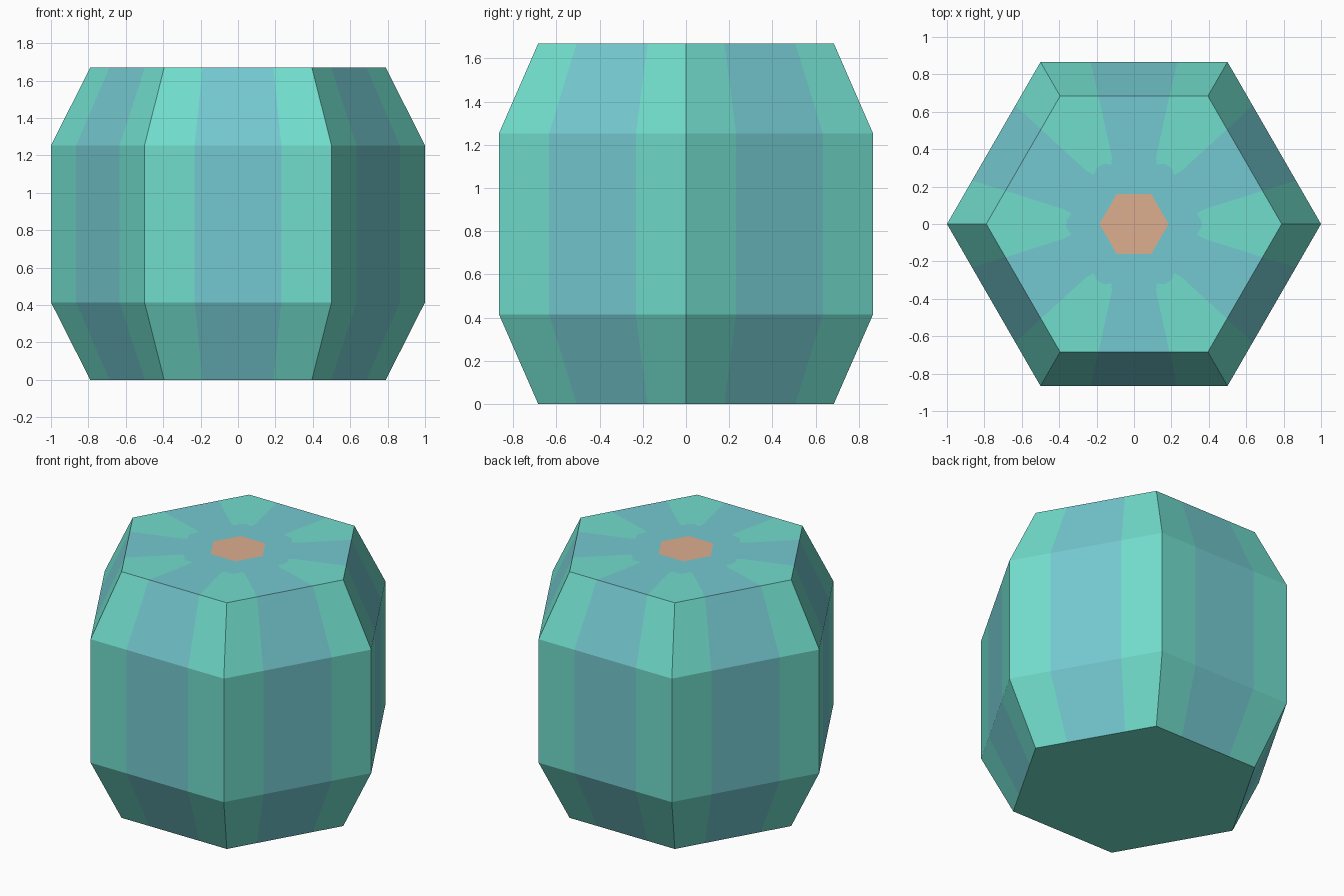
import bpy, bmesh, math
from mathutils import Matrix, Vector

if "Cube" in bpy.data.objects:
    bpy.data.objects.remove(bpy.data.objects["Cube"])


def material(name, rgb):
    lin = [((c / 255 + 0.055) / 1.055) ** 2.4 for c in rgb]
    m = bpy.data.materials.new(name)
    m.diffuse_color = (*lin, 1)
    m.use_nodes = True
    m.node_tree.nodes["Principled BSDF"].inputs["Base Color"].default_value = m.diffuse_color
    return m


MATS = [material("teal_skin", (113, 221, 204)),
        material("blue_stripe", (116, 201, 208)),
        material("salmon_centre", (221, 174, 144))]
TEAL, BLUE, SALMON = range(3)

# Profile: (corner radius, height, stripe start as a fraction of the side)
PROFILE = [(0.79, 0.0, 0.26), (1.0, 0.415, 0.268), (1.0, 1.253, 0.268), (0.79, 1.67, 0.26)]
TOP = PROFILE[-1][1]

bm = bmesh.new()


def face(points, mat):
    f = bm.faces.new([bm.verts.new(p) for p in points])
    f.material_index = mat


def turn(k, x, y, z=TOP):
    return Matrix.Rotation(math.radians(60 * k), 3, 'Z') @ Vector((x, y, z))


def side_points(k, level):
    """Two corners of side k and the two stripe edges between them."""
    r, z, t = PROFILE[level]
    a, b = turn(k, r, 0, z), turn(k + 1, r, 0, z)
    return [a, a.lerp(b, t), a.lerp(b, 1 - t), b]


# Inner outline of one corner patch on the top, upper half
INNER = [(0.37, 0.077), (0.335, 0.055), (0.36, 0.02)]
HEX_R = 0.185

for k in range(6):
    # Striped side walls and slanted bands
    for level in range(3):
        lo, hi = side_points(k, level), side_points(k, level + 1)
        for i, mat in enumerate((TEAL, BLUE, TEAL)):
            face([lo[i], lo[i + 1], hi[i + 1], hi[i]], mat)

    # Teal corner patch on the top
    rim, prev = side_points(k, 3), side_points(k - 1, 3)
    upper = [turn(k, x, y) for x, y in INNER]
    lower = [turn(k, x, -y) for x, y in INNER]
    axis = turn(k, 0.36, 0)
    face([rim[0], rim[1], *upper, axis, *reversed(lower), prev[2]], TEAL)

    # Blue sector between two corner patches
    next_lower = [turn(k + 1, x, -y) for x, y in INNER]
    face([turn(k, HEX_R, 0), axis, *reversed(upper), rim[1], rim[2],
          *next_lower, turn(k + 1, 0.36, 0), turn(k + 1, HEX_R, 0)], BLUE)

# Salmon centre and plain base
face([turn(k, HEX_R, 0) for k in range(6)], SALMON)
face([p for k in reversed(range(6)) for p in reversed(side_points(k, 0)[:3])], TEAL)

bmesh.ops.remove_doubles(bm, verts=bm.verts, dist=1e-4)
bmesh.ops.recalc_face_normals(bm, faces=bm.faces)
mesh = bpy.data.meshes.new("striped_barrel")
bm.to_mesh(mesh)
bm.free()
for m in MATS:
    mesh.materials.append(m)
bpy.context.collection.objects.link(bpy.data.objects.new("striped_barrel", mesh))
